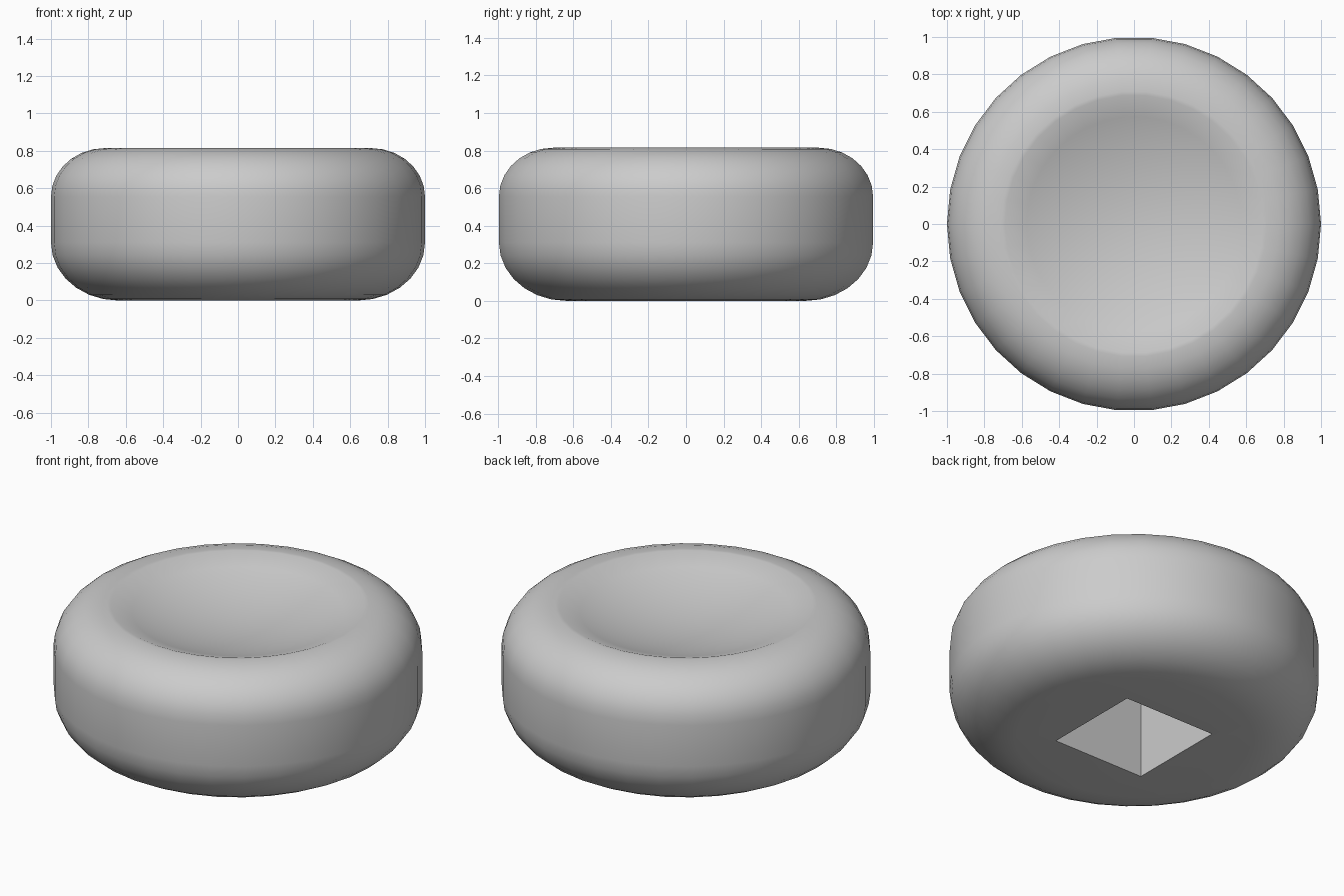
import bpy, bmesh, math
from mathutils import Vector

if "Cube" in bpy.data.objects:
    bpy.data.objects.remove(bpy.data.objects["Cube"])

SIDES = 34
STEPS = 7


def arc(cx, cz, rx, rz, a0, a1):
    """Points of a quarter ellipse in the radius/height plane."""
    pts = []
    for i in range(STEPS + 1):
        a = math.radians(a0 + (a1 - a0) * i / STEPS)
        pts.append((cx + rx * math.cos(a), cz + rz * math.sin(a)))
    return pts


grey = bpy.data.materials.new("plain grey")
grey.diffuse_color = (0.6, 0.6, 0.6, 1)
grey.use_nodes = True
grey.node_tree.nodes["Principled BSDF"].inputs["Base Color"].default_value = grey.diffuse_color

# Profile: flat underside, rounded lower edge, straight side, rounded upper edge
profile = [(0, 0)]
profile += arc(0.64, 0.31, 0.36, 0.31, -90, 0)
profile += arc(0.71, 0.555, 0.29, 0.26, 0, 90)

# Shallow spherical dish in the top
lip, depth, top = 0.69, 0.14, 0.815
R = (lip ** 2 + depth ** 2) / (2 * depth)
for i in range(7):
    r = lip * (1 - i / 6)
    profile.append((r, top - depth + R - math.sqrt(R * R - r * r)))

# Body: the profile turned around the vertical axis
bm = bmesh.new()
verts = [bm.verts.new((r, 0, z)) for r, z in profile]
edges = [bm.edges.new(pair) for pair in zip(verts, verts[1:])]
bmesh.ops.spin(bm, geom=verts + edges, cent=(0, 0, 0), axis=(0, 0, 1),
               angle=math.tau, steps=SIDES, use_duplicate=False)
bmesh.ops.remove_doubles(bm, verts=bm.verts[:], dist=0.0005)
under = [f for f in bm.faces if all(v.co.z < 1e-5 for v in f.verts)]
bmesh.ops.dissolve_faces(bm, faces=under, use_verts=True)
bmesh.ops.recalc_face_normals(bm, faces=bm.faces[:])
mesh = bpy.data.meshes.new("dished_body")
bm.to_mesh(mesh)
bm.free()
mesh.materials.append(grey)
body = bpy.data.objects.new("dished_body", mesh)
bpy.context.collection.objects.link(body)

# Square socket cut into the underside
bpy.ops.mesh.primitive_cube_add(size=1, location=(0, 0, 0.2))
cutter = bpy.context.object
cutter.name = "socket_cutter"
cutter.scale = (0.6, 0.6, 0.6)
cutter.hide_render = True
cutter.data.materials.append(grey)
bpy.context.view_layer.update()

cut = body.modifiers.new("socket", 'BOOLEAN')
cut.operation = 'DIFFERENCE'
cut.solver = 'EXACT'
cut.object = cutter
bpy.ops.object.select_all(action='DESELECT')
body.select_set(True)
bpy.context.view_layer.objects.active = body
bpy.ops.object.modifier_apply(modifier=cut.name)
bpy.data.objects.remove(cutter, do_unlink=True)

# Smooth rounding with crisp socket edges
bpy.ops.object.shade_smooth_by_angle(angle=math.radians(35))
